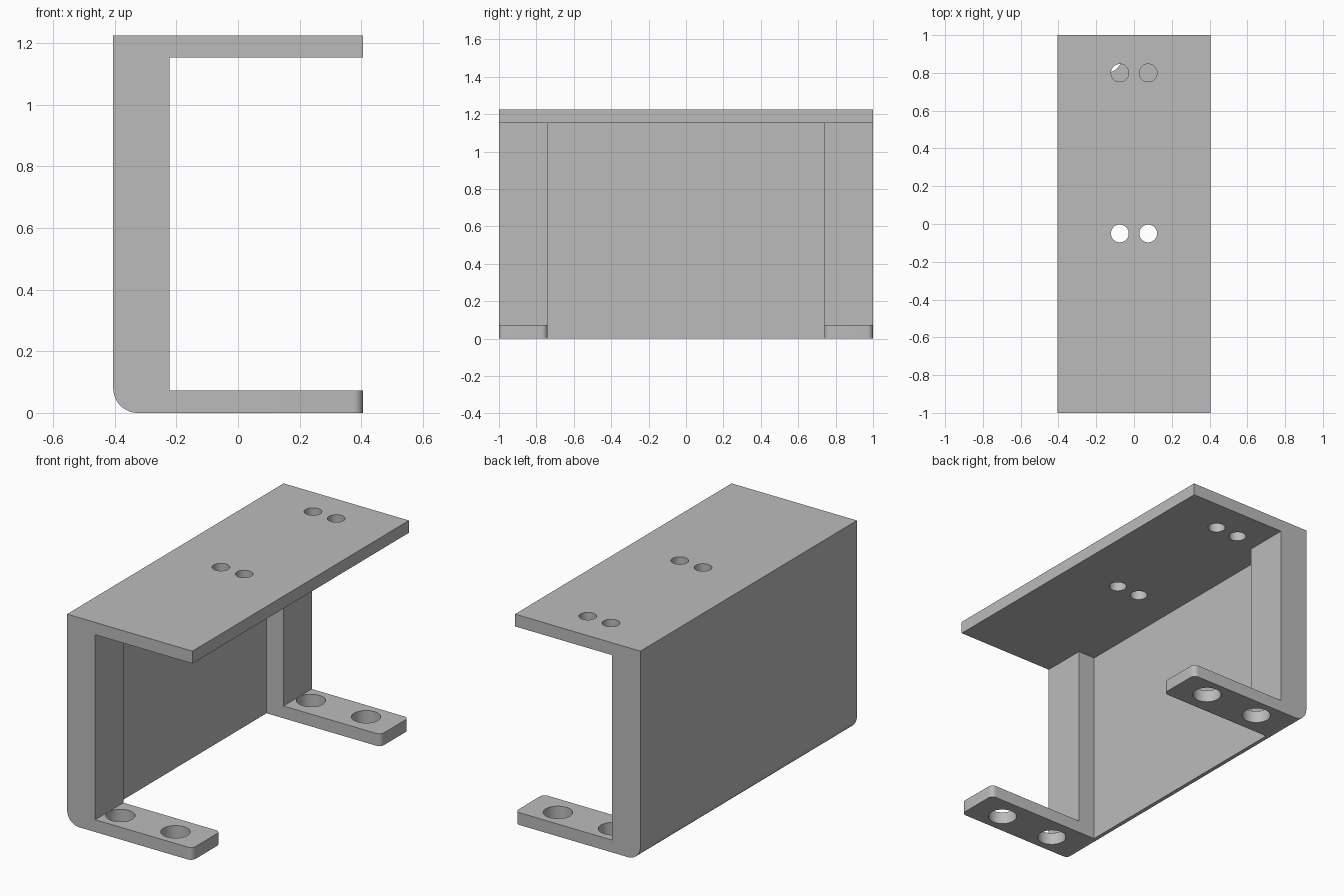
import bpy, bmesh, math

if "Cube" in bpy.data.objects:
    bpy.data.objects.remove(bpy.data.objects["Cube"], do_unlink=True)

# Main dimensions
HALF_X, HALF_Y, HEIGHT = 0.405, 1.0, 1.225
PLATE = 0.072            # thickness of top plate, back wall and feet
POST_X = -0.223          # inner face of the end posts
POST_Y = 0.74            # inner side of the end posts and feet
BEND = 0.08              # radius along the lower back edge

gray = bpy.data.materials.new("plain_gray")
gray.use_nodes = True
gray.diffuse_color = (0.5, 0.5, 0.5, 1)
gray.node_tree.nodes["Principled BSDF"].inputs["Base Color"].default_value = (0.5, 0.5, 0.5, 1)


def make_object(name, bm):
    bmesh.ops.recalc_face_normals(bm, faces=bm.faces)
    mesh = bpy.data.meshes.new(name)
    bm.to_mesh(mesh)
    bm.free()
    obj = bpy.data.objects.new(name, mesh)
    bpy.context.collection.objects.link(obj)
    return obj


def extrude_profile(name, points, y0, y1):
    bm = bmesh.new()
    face = bm.faces.new([bm.verts.new((x, y0, z)) for x, z in points])
    new = bmesh.ops.extrude_face_region(bm, geom=[face])["geom"]
    bmesh.ops.translate(bm, vec=(0, y1 - y0, 0),
                        verts=[g for g in new if isinstance(g, bmesh.types.BMVert)])
    return make_object(name, bm)


def cylinder_cutter(x, y, z, radius):
    bm = bmesh.new()
    bmesh.ops.create_cone(bm, cap_ends=True, segments=48, radius1=radius,
                          radius2=radius, depth=0.2)
    bmesh.ops.translate(bm, vec=(x, y, z), verts=bm.verts)
    return make_object("hole_cutter", bm)


def cut(obj, cutter):
    cutter.hide_render = True
    mod = obj.modifiers.new("cut", "BOOLEAN")
    mod.operation, mod.solver, mod.object = "DIFFERENCE", "EXACT", cutter
    graph = bpy.context.evaluated_depsgraph_get()
    mesh = bpy.data.meshes.new_from_object(obj.evaluated_get(graph))
    obj.modifiers.clear()
    obj.data = mesh
    bpy.data.objects.remove(cutter, do_unlink=True)


# Channel section with a rounded lower back edge
arc = [(-HALF_X + BEND - BEND * math.cos(a), BEND - BEND * math.sin(a))
       for a in (math.pi / 2 * i / 12 for i in range(13))]
profile = arc + [(HALF_X, 0), (HALF_X, PLATE), (POST_X, PLATE),
                 (POST_X, HEIGHT - PLATE), (HALF_X, HEIGHT - PLATE),
                 (HALF_X, HEIGHT), (-HALF_X, HEIGHT)]
bracket = extrude_profile("mounting_bracket", profile, -HALF_Y, HALF_Y)

# Open the middle, leaving the thin back wall, end posts and two feet
wall_x = -HALF_X + PLATE
opening = [(wall_x, -0.2), (0.6, -0.2), (0.6, HEIGHT - PLATE), (wall_x, HEIGHT - PLATE)]
cut(bracket, extrude_profile("opening_cutter", opening, -POST_Y, POST_Y))

# Round the upright corners at the foot tips
bm = bmesh.new()
bm.from_mesh(bracket.data)
tips = [e for e in bm.edges
        if all(v.co.x > HALF_X - 0.001 and v.co.z < 0.1 for v in e.verts)
        and abs(e.verts[0].co.z - e.verts[1].co.z) > 0.01]
bmesh.ops.bevel(bm, geom=tips, offset=0.03, segments=6, profile=0.5, affect="EDGES")
bm.to_mesh(bracket.data)
bm.free()

# Small holes in pairs through the top plate
for y in (-0.05, 0.8):
    for x in (-0.075, 0.075):
        cut(bracket, cylinder_cutter(x, y, HEIGHT - PLATE / 2, 0.047))

# Larger bolt holes through the feet
for y in (-0.88, 0.88):
    for x in (-0.144, 0.212):
        cut(bracket, cylinder_cutter(x, y, PLATE / 2, 0.078))

# Material and shading
bracket.data.materials.clear()
bracket.data.materials.append(gray)
bpy.ops.object.select_all(action="DESELECT")
bracket.select_set(True)
bpy.context.view_layer.objects.active = bracket
bpy.ops.object.shade_smooth_by_angle(angle=math.radians(30))
